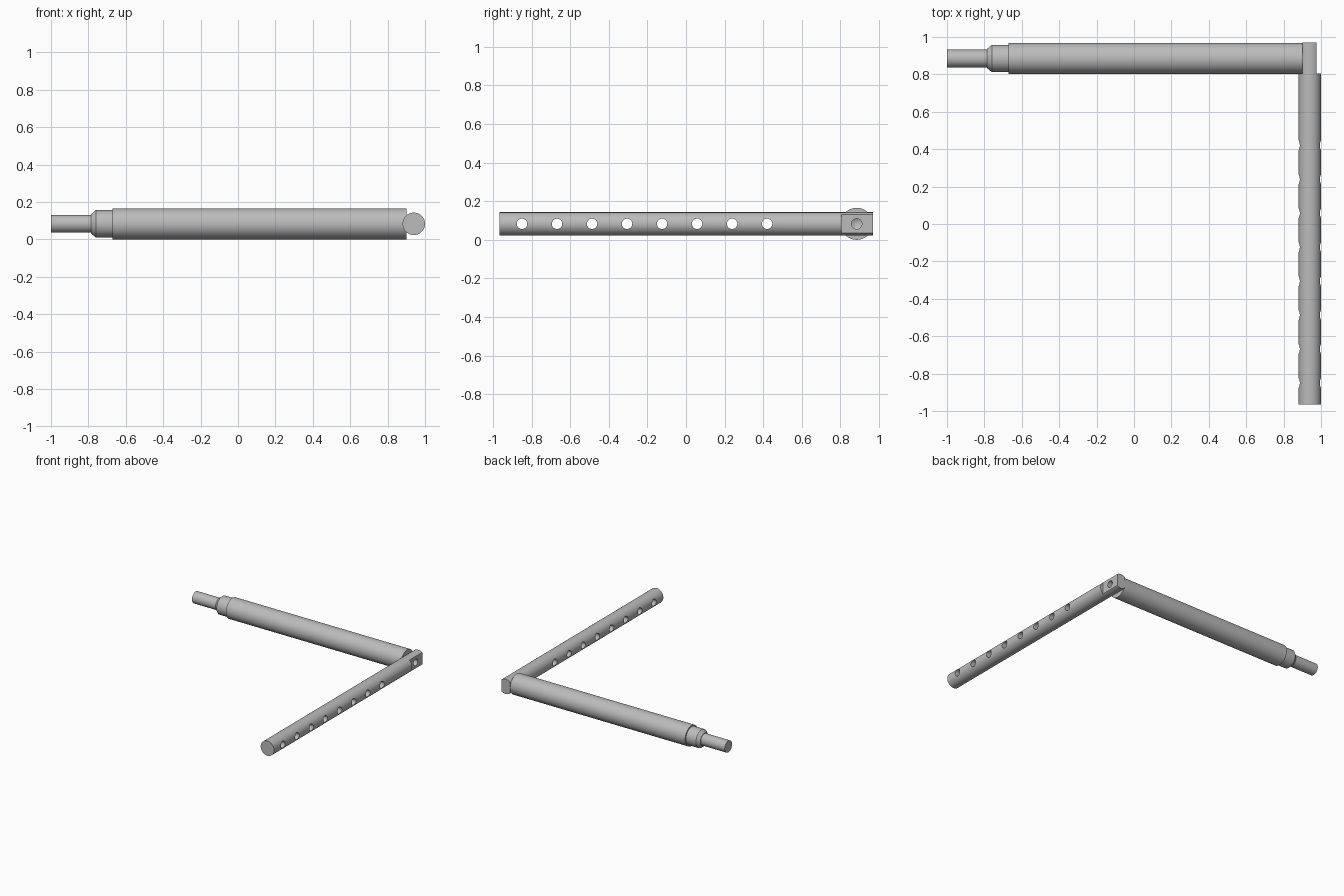
import bpy, bmesh, math
from mathutils import Matrix

cube = bpy.data.objects.get("Cube")
if cube:
    bpy.data.objects.remove(cube, do_unlink=True)

SIDES = 64
AXIS_Z = 0.083      # height of both axes
BAR_X = 0.94        # axis of the perforated bar
ARM_Y = 0.885       # axis of the handle arm
HOLE_R = 0.027

steel = bpy.data.materials.new("grey_steel")
steel.use_nodes = True
GREY = (0.5, 0.5, 0.5, 1)
steel.diffuse_color = GREY
steel.node_tree.nodes["Principled BSDF"].inputs["Base Color"].default_value = GREY


def finish(name, bm):
    bmesh.ops.recalc_face_normals(bm, faces=bm.faces)
    mesh = bpy.data.meshes.new(name)
    bm.to_mesh(mesh)
    bm.free()
    mesh.materials.append(steel)
    obj = bpy.data.objects.new(name, mesh)
    bpy.context.collection.objects.link(obj)
    return obj


def turned(name, profile, matrix, sides=SIDES):
    """Lathe (distance, radius) points about z, then place with the matrix."""
    bm = bmesh.new()
    verts = [bm.verts.new((r, 0, d)) for d, r in profile]
    edges = [bm.edges.new(pair) for pair in zip(verts, verts[1:])]
    bmesh.ops.spin(bm, geom=verts + edges, cent=(0, 0, 0), axis=(0, 0, 1),
                   angle=math.tau, steps=sides, use_merge=True)
    bmesh.ops.remove_doubles(bm, verts=bm.verts, dist=1e-5)
    bmesh.ops.transform(bm, matrix=matrix, verts=bm.verts)
    return finish(name, bm)


def box(name, centre, size):
    bm = bmesh.new()
    bmesh.ops.create_cube(bm, size=1, matrix=Matrix.Translation(centre) @ Matrix.Diagonal((*size, 1)))
    return finish(name, bm)


def smooth(obj):
    bpy.ops.object.select_all(action='DESELECT')
    obj.select_set(True)
    bpy.context.view_layer.objects.active = obj
    bpy.ops.object.shade_smooth_by_angle(angle=math.radians(25))


ALONG_X = Matrix.Rotation(math.pi / 2, 4, 'Y')
ALONG_Y = Matrix.Rotation(-math.pi / 2, 4, 'X')

# Handle arm: thin rod, chamfered collar, thick grip and a drilled end
arm = turned("handle_arm",
             [(-1, 0), (-1, 0.047), (-0.785, 0.047), (-0.785, 0.052), (-0.76, 0.073),
              (-0.67, 0.073), (-0.67, 0.083), (0.9, 0.083), (0.9, HOLE_R),
              (0.8, HOLE_R), (0.785, 0)],
             Matrix.Translation((0, ARM_Y, AXIS_Z)) @ ALONG_X)
smooth(arm)

# Perforated bar, with a ring between neighbouring holes
holes = [-0.85 + 0.1815 * i for i in range(8)]
rings = [-0.966] + [y + 0.0907 for y in holes] + [0.7, 0.97]
bar = turned("perforated_bar", [(-0.966, 0)] + [(y, 0.06) for y in rings] + [(0.97, 0)],
             Matrix.Translation((BAR_X, 0, AXIS_Z)) @ ALONG_Y)

# Cutters: cross holes, pivot hole and the two flats of the tongue
cutters = [turned("hole_cutter", [(-0.1, 0), (-0.1, HOLE_R), (0.1, HOLE_R), (0.1, 0)],
                  Matrix.Translation((BAR_X, y, AXIS_Z)) @ ALONG_X, 32)
           for y in holes + [ARM_Y]]
cutters += [box("flat_cutter", (x, 0.905, AXIS_Z), (0.1, 0.2, 0.3)) for x in (0.85, 1.025)]

for cutter in cutters:
    cutter.hide_render = True
    mod = bar.modifiers.new("cut", 'BOOLEAN')
    mod.operation = 'DIFFERENCE'
    mod.solver = 'EXACT'
    mod.object = cutter

bpy.context.view_layer.update()
cut_mesh = bpy.data.meshes.new_from_object(bar.evaluated_get(bpy.context.evaluated_depsgraph_get()))
bar.modifiers.clear()
bar.data = cut_mesh
for cutter in cutters:
    bpy.data.objects.remove(cutter, do_unlink=True)
smooth(bar)
